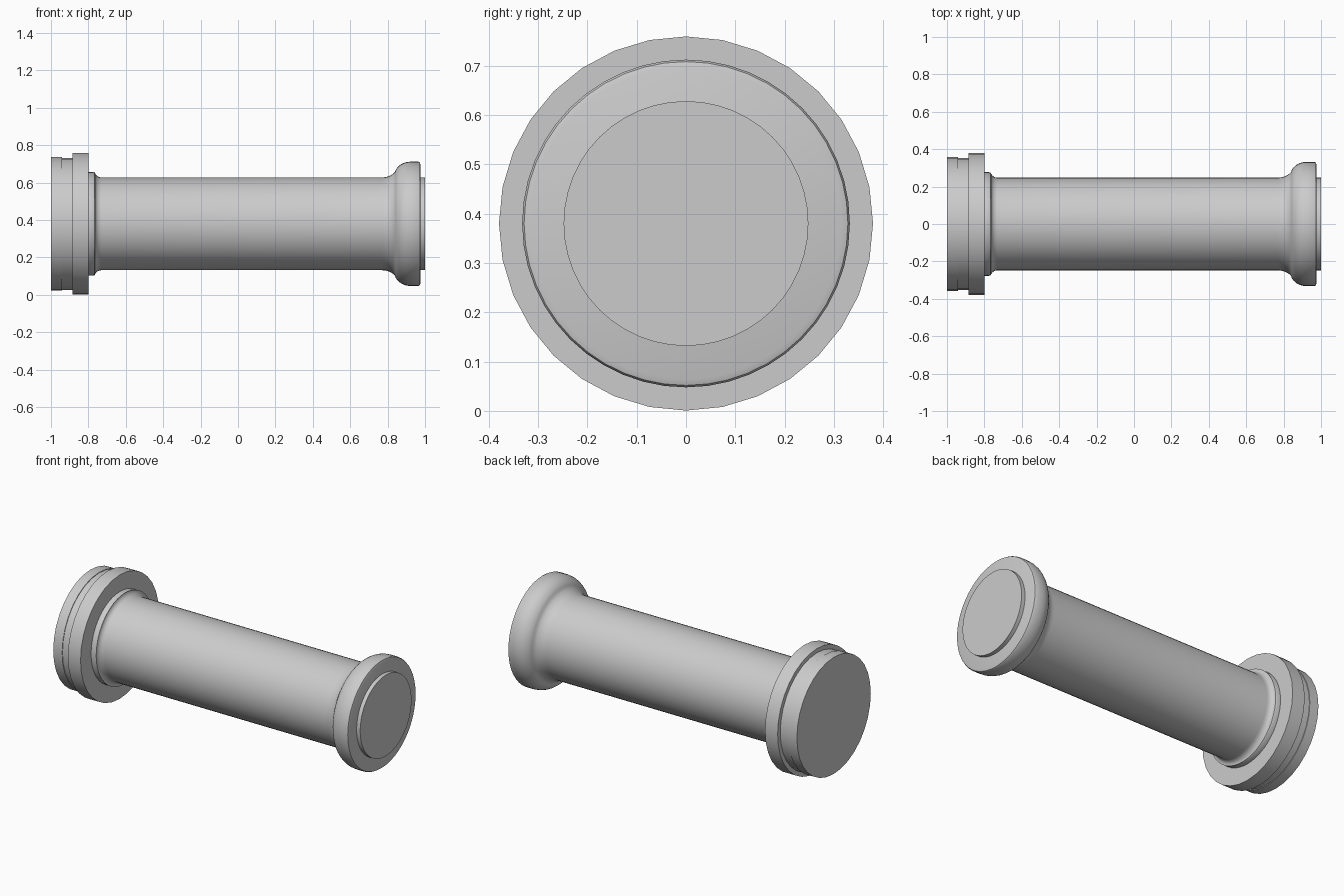
import bpy
import bmesh
import math
from mathutils import Matrix, Vector

CENTRE_Z = 0.38

if "Cube" in bpy.data.objects:
    bpy.data.objects.remove(bpy.data.objects["Cube"], do_unlink=True)

grey = bpy.data.materials.new("plain_grey")
grey.use_nodes = True
colour = (0.6, 0.6, 0.6, 1)
grey.diffuse_color = colour
grey.node_tree.nodes["Principled BSDF"].inputs["Base Color"].default_value = colour


def arc(cx, cr, rx, rr, start, end, steps):
    """Elliptical run of (x, radius) profile points."""
    angles = [math.radians(start + (end - start) * i / steps) for i in range(steps + 1)]
    return [(cx + rx * math.cos(a), cr + rr * math.sin(a)) for a in angles]


def turned(name, profile, sides):
    """Revolve a profile about the long axis and cap both ends."""
    bm = bmesh.new()
    rings = []
    for x, r in profile:
        ring = []
        for i in range(sides):
            turn = Matrix.Rotation(math.tau * i / sides, 3, 'X')
            ring.append(bm.verts.new(turn @ Vector((x, 0, r))))
        rings.append(ring)
    for a, b in zip(rings, rings[1:]):
        for i in range(sides):
            j = (i + 1) % sides
            bm.faces.new((a[i], a[j], b[j], b[i]))
    bm.faces.new(rings[0])
    bm.faces.new(rings[-1])
    bmesh.ops.recalc_face_normals(bm, faces=bm.faces)
    mesh = bpy.data.meshes.new(name)
    bm.to_mesh(mesh)
    bm.free()
    mesh.materials.append(grey)
    obj = bpy.data.objects.new(name, mesh)
    obj.location.z = CENTRE_Z
    bpy.context.collection.objects.link(obj)
    bpy.ops.object.select_all(action='DESELECT')
    obj.select_set(True)
    bpy.context.view_layer.objects.active = obj
    bpy.ops.object.shade_smooth_by_angle(angle=math.radians(30))


# Stepped base: end cap, shallow relief and wide flange
turned("end_cap", [(-1, 0.357), (-0.94, 0.357), (-0.94, 0.353), (-0.885, 0.353)], 32)
turned("flange", [(-0.885, 0.379), (-0.8, 0.379)], 32)

# Collar, straight barrel and flared rim as one turned piece
barrel = [(-0.8, 0.277), (-0.775, 0.277), (-0.767, 0.273)]
barrel += arc(-0.73, 0.278, 0.035, 0.03, 180, 270, 5)
barrel += arc(0.77, 0.318, 0.085, 0.07, 270, 325, 5)
barrel += arc(0.92, 0.248, 0.088, 0.084, 150, 90, 6)
barrel += [(0.965, 0.332), (0.972, 0.328), (0.976, 0.316)]
turned("barrel", barrel, 48)

# Raised disc on the flared end
turned("end_disc", [(0.976, 0.248), (1, 0.248)], 48)
